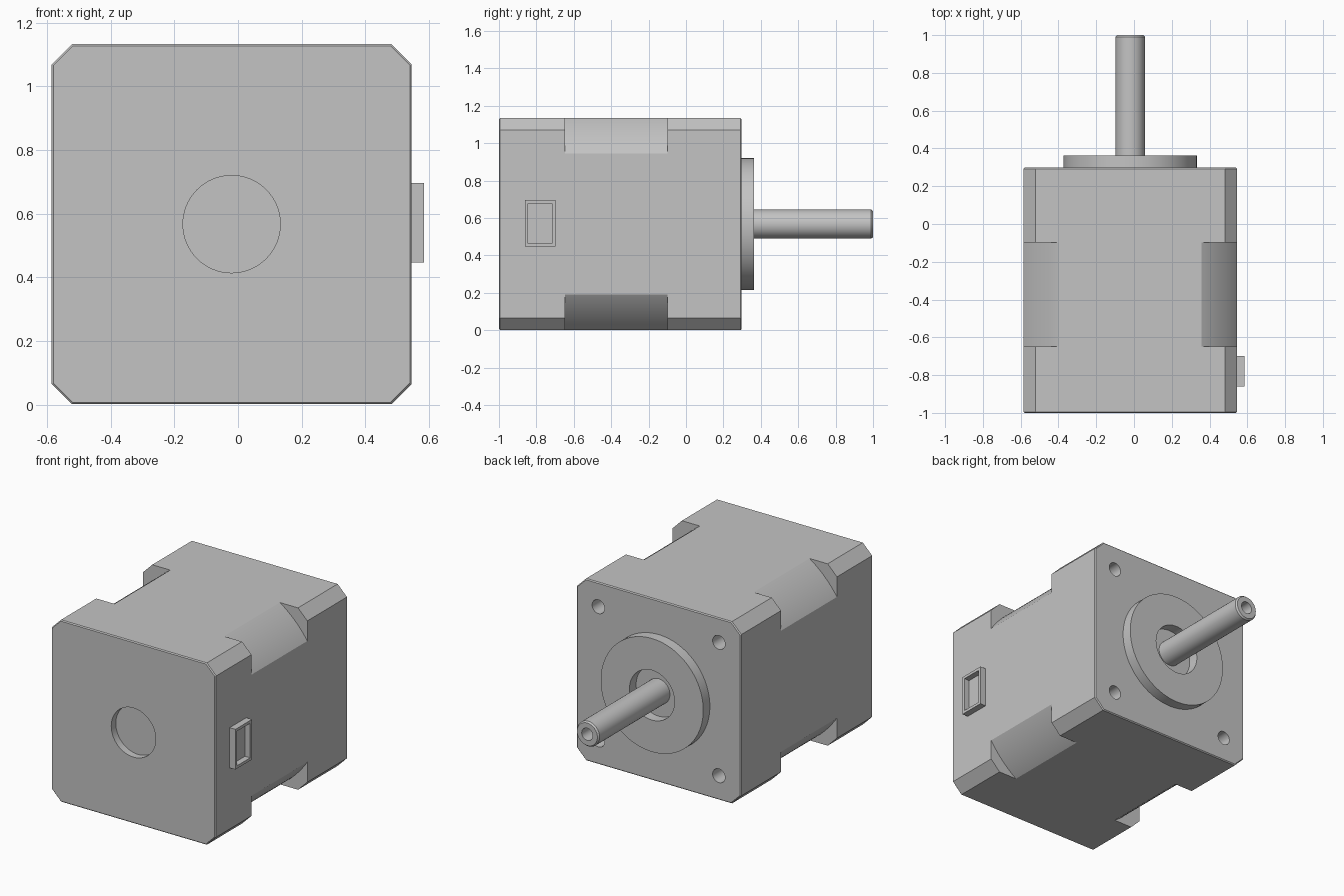
import bpy, bmesh, math
from mathutils import Matrix, Vector

if "Cube" in bpy.data.objects:
    bpy.data.objects.remove(bpy.data.objects["Cube"], do_unlink=True)

CX, CZ, HALF = -0.02, 0.567, 0.566      # body axis and half width
FRONT, BACK = -1.0, 0.298

grey = bpy.data.materials.new("plain_grey")
grey.use_nodes = True
grey.diffuse_color = (0.55, 0.55, 0.55, 1)
grey.node_tree.nodes["Principled BSDF"].inputs["Base Color"].default_value = (0.55, 0.55, 0.55, 1)


def finish(bm, name):
    bmesh.ops.recalc_face_normals(bm, faces=bm.faces)
    mesh = bpy.data.meshes.new(name)
    bm.to_mesh(mesh)
    bm.free()
    mesh.materials.append(grey)
    obj = bpy.data.objects.new(name, mesh)
    bpy.context.collection.objects.link(obj)
    return obj


def prism(name, outline, y0, y1, bevel=0):
    """Extrude an x/z outline, given around the body axis, along y."""
    bm = bmesh.new()
    face = bm.faces.new([bm.verts.new((CX + x, y0, CZ + z)) for x, z in outline])
    new = bmesh.ops.extrude_face_region(bm, geom=[face])["geom"]
    top = [v for v in new if isinstance(v, bmesh.types.BMVert)]
    bmesh.ops.translate(bm, verts=top, vec=(0, y1 - y0, 0))
    if bevel:
        rims = [e for e in bm.edges if abs(e.verts[0].co.y - e.verts[1].co.y) < 1e-5]
        bmesh.ops.bevel(bm, geom=rims, offset=bevel, segments=1, affect='EDGES')
    return finish(bm, name)


def lathe(name, profile, x=0, z=0, steps=64):
    """Spin (radius, y) points about the y axis."""
    bm = bmesh.new()
    verts = [bm.verts.new((r, y, 0)) for r, y in profile]
    edges = [bm.edges.new(pair) for pair in zip(verts, verts[1:])]
    bmesh.ops.spin(bm, geom=verts + edges, cent=(0, 0, 0), axis=(0, 1, 0),
                   angle=math.tau, steps=steps)
    bmesh.ops.remove_doubles(bm, verts=bm.verts, dist=1e-5)
    bmesh.ops.translate(bm, verts=bm.verts, vec=(CX + x, 0, CZ + z))
    return finish(bm, name)


def cut(obj, cutter):
    mod = obj.modifiers.new(cutter.name, 'BOOLEAN')
    mod.operation = 'DIFFERENCE'
    mod.solver = 'EXACT'
    mod.object = cutter
    cutter.hide_render = True
    cutter.hide_set(True)


def smooth(obj):
    bpy.ops.object.select_all(action='DESELECT')
    obj.select_set(True)
    bpy.context.view_layer.objects.active = obj
    bpy.ops.object.shade_smooth_by_angle(angle=math.radians(25))


def apply(obj):
    """Bake the cuts into the mesh and drop the cutters."""
    evaluated = obj.evaluated_get(bpy.context.evaluated_depsgraph_get())
    mesh = bpy.data.meshes.new_from_object(evaluated)
    cutters = [m.object for m in obj.modifiers]
    obj.modifiers.clear()
    obj.data = mesh
    for c in cutters:
        bpy.data.objects.remove(c, do_unlink=True)
    smooth(obj)


# Square housing with chamfered corners and slightly eased end rims
inner = HALF - 0.064
corners = []
for sx, sz in ((1, 1), (-1, 1), (-1, -1), (1, -1)):
    pair = [(sx * HALF, sz * inner), (sx * inner, sz * HALF)]
    corners += pair if sx == sz else pair[::-1]
housing = prism("housing", corners, FRONT, BACK, 0.006)

# Corner reliefs turned to a round waist, and screw holes in the mounting face
waist = 0.68
a = math.acos(HALF / waist) - 0.02
arc = [a + (math.pi / 2 - 2 * a) * i / 16 for i in range(17)]
relief = [(waist * math.cos(t), waist * math.sin(t)) for t in arc]
relief += [(relief[-1][0], 0.8), (0.8, 0.8), (0.8, relief[0][1])]
for sx in (-1, 1):
    for sz in (-1, 1):
        cut(housing, prism("relief_cutter", [(sx * x, sz * z) for x, z in relief], -0.648, -0.098))
        cut(housing, lathe("screw_hole_cutter", [(0, BACK - 0.13), (0.043, BACK - 0.13),
                           (0.043, BACK + 0.1), (0, BACK + 0.1)], sx * 0.415, sz * 0.415, 32))

# Shallow round recess in the front face
cut(housing, lathe("recess_cutter", [(0, FRONT - 0.1), (0.153, FRONT - 0.1),
                   (0.153, FRONT + 0.045), (0, FRONT + 0.045)]))
apply(housing)

# Raised centring ring on the mounting face
ring = lathe("centring_ring", [(0.155, BACK), (0.353, BACK), (0.353, 0.363),
                               (0.155, 0.363), (0.155, BACK)], steps=96)
smooth(ring)

# Drive shaft with a chamfered tip and a centre bore
shaft = lathe("drive_shaft", [(0, BACK), (0.078, BACK), (0.078, 0.99), (0.07, 1.0),
                              (0.038, 1.0), (0.038, 0.9), (0, 0.9)])
smooth(shaft)

# Connector socket on the left side, with an open pocket
bm = bmesh.new()
box = Matrix.LocRotScale(Vector((0.563, -0.78, 0.571)), None, Vector((0.045, 0.163, 0.25)))
bmesh.ops.create_cube(bm, size=1, matrix=box)
mouth = max(bm.faces, key=lambda f: f.calc_center_median().x)
bmesh.ops.inset_region(bm, faces=[mouth], thickness=0.025)
pocket = bmesh.ops.extrude_face_region(bm, geom=[mouth])["geom"]
bmesh.ops.delete(bm, geom=[mouth], context='FACES_ONLY')
bmesh.ops.translate(bm, verts=[v for v in pocket if isinstance(v, bmesh.types.BMVert)],
                    vec=(-0.036, 0, 0))
finish(bm, "connector_socket")
